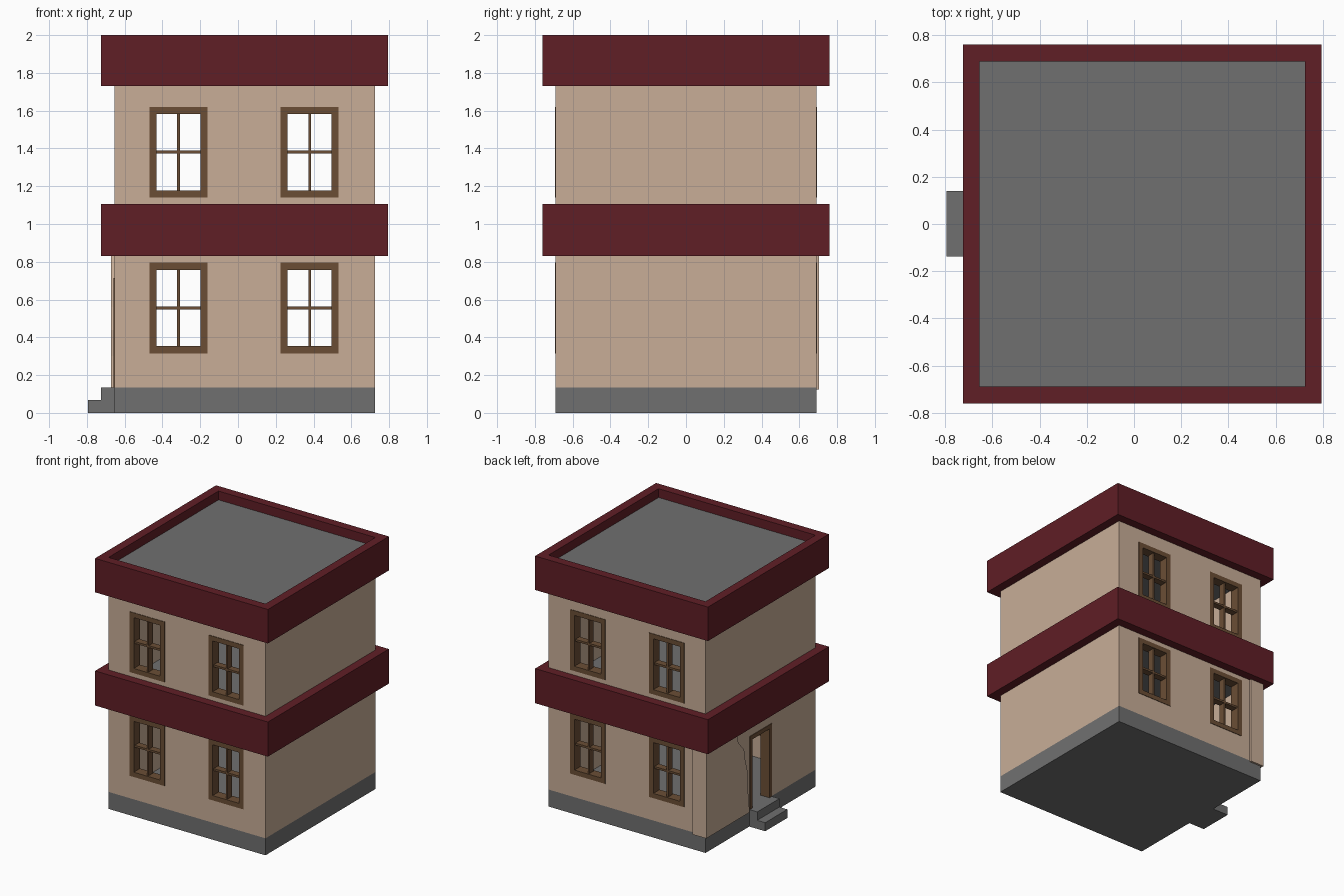
import bpy, bmesh

if "Cube" in bpy.data.objects:
    bpy.data.objects.remove(bpy.data.objects["Cube"])

X0, X1, Y = -0.655, 0.725, 0.69      # wall footprint
T = 0.07                             # wall thickness
FLOOR = 0.135


def material(name, rgb):
    m = bpy.data.materials.new(name)
    m.diffuse_color = (*rgb, 1)
    m.use_nodes = True
    m.node_tree.nodes["Principled BSDF"].inputs["Base Color"].default_value = m.diffuse_color
    return m


PLASTER = material("plaster", (0.58, 0.42, 0.31))
RED = material("dark red", (0.117, 0.013, 0.019))
WOOD = material("brown wood", (0.147, 0.076, 0.036))
STONE = material("grey stone", (0.163, 0.163, 0.163))


def boxes(name, items, mat=None):
    """One object made of boxes given as (x0, x1, y0, y1, z0, z1)."""
    bm = bmesh.new()
    for x0, x1, y0, y1, z0, z1 in items:
        vs = bmesh.ops.create_cube(bm, size=1)["verts"]
        for v in vs:
            v.co = (x0 if v.co.x < 0 else x1,
                    y0 if v.co.y < 0 else y1,
                    z0 if v.co.z < 0 else z1)
    return finish(name, bm, mat)


def finish(name, bm, mat):
    bmesh.ops.recalc_face_normals(bm, faces=bm.faces)
    me = bpy.data.meshes.new(name)
    bm.to_mesh(me)
    bm.free()
    ob = bpy.data.objects.new(name, me)
    bpy.context.collection.objects.link(ob)
    if mat:
        me.materials.append(mat)
    return ob


def cut(target, name, items):
    cutter = boxes(name, items)
    cutter.hide_render = True
    cutter.display_type = 'WIRE'
    mod = target.modifiers.new(name, 'BOOLEAN')
    mod.operation = 'DIFFERENCE'
    mod.solver = 'EXACT'
    mod.object = cutter
    bpy.context.view_layer.objects.active = target
    bpy.ops.object.modifier_apply(modifier=mod.name)
    bpy.data.objects.remove(cutter)


# plinth, slabs and door steps
boxes("plinth", [(X0, X1, -Y, Y, 0, FLOOR)], STONE)
boxes("upper_floor", [(X0 + T, X1 - T, -Y + T, Y - T, 0.83, 1.0)], STONE)
boxes("roof_slab", [(X0, X1, -Y, Y, 1.73, 1.93)], STONE)
boxes("door_steps", [(-0.725, X0, -0.137, 0.14, 0, FLOOR),
                     (-0.795, -0.725, -0.137, 0.14, 0, 0.068)], STONE)

# hollow walls with window and door openings
WIN = [(x, z) for x in (-0.315, 0.379) for z in (0.555, 1.38)]
HW, HH, F = 0.154, 0.24, 0.038       # window half size and frame width
walls = boxes("walls", [(X0, X1, -Y, Y, FLOOR, 1.73)], PLASTER)
cut(walls, "room_cutter", [(X0 + T, X1 - T, -Y + T, Y - T, 0, 2)])
cut(walls, "window_cutter", [(x - HW, x + HW, -1, 1, z - HH, z + HH) for x, z in WIN])
cut(walls, "door_cutter", [(-1, -0.4, -0.14, 0.14, 0, 0.715)])

# red bands around each storey
for name, z0, z1 in (("middle_band", 0.83, 1.105), ("roof_parapet", 1.73, 2.0)):
    band = boxes(name, [(X0 - T, X1 + T, -Y - T, Y + T, z0, z1)], RED)
    cut(band, "band_cutter", [(X0, X1, -Y, Y, 0, 3)])

# windows: frame plus crossing bars, on the front and back walls
for side, s in (("front", -1), ("back", 1)):
    for i, (x, z) in enumerate(WIN):
        a, b = sorted((s * (Y + 0.004), s * (Y - T - 0.004)))
        c, d = sorted((s * (Y - 0.008), s * (Y - T + 0.008)))
        boxes(f"{side}_window_{i + 1}", [
            (x - HW, x - HW + F, a, b, z - HH, z + HH),
            (x + HW - F, x + HW, a, b, z - HH, z + HH),
            (x - HW + F, x + HW - F, a, b, z - HH, z - HH + F),
            (x - HW + F, x + HW - F, a, b, z + HH - F, z + HH),
            (x - 0.007, x + 0.007, c, d, z - HH + F, z + HH - F),
            (x - HW + F, x + HW - F, c, d, z - 0.008, z + 0.008)], WOOD)

# door frame
xa, xb = X0 - 0.004, X0 + T + 0.004
boxes("door_frame", [(xa, xb, -0.14, -0.107, FLOOR, 0.715),
                     (xa, xb, 0.107, 0.14, FLOOR, 0.715),
                     (xa, xb, -0.107, 0.107, 0.682, 0.715)], WOOD)

# raised plaster wrapping the back left corner, with a ragged edge by the door
bm = bmesh.new()
edge = [(0.705, 0.125), (0.705, 0.83), (0.33, 0.83), (0.30, 0.73), (0.23, 0.65),
        (0.215, 0.56), (0.18, 0.44), (0.18, 0.3), (0.16, 0.125)]
face = bm.faces.new([bm.verts.new((-0.672, y, z)) for y, z in edge])
ext = bmesh.ops.extrude_face_region(bm, geom=[face], use_keep_orig=True)["geom"]
for v in ext:
    if isinstance(v, bmesh.types.BMVert):
        v.co.x = X0
finish("plaster_patch_side", bm, PLASTER)
boxes("plaster_patch_back", [(X0, -0.55, Y, 0.705, 0.125, 0.83)], PLASTER)
